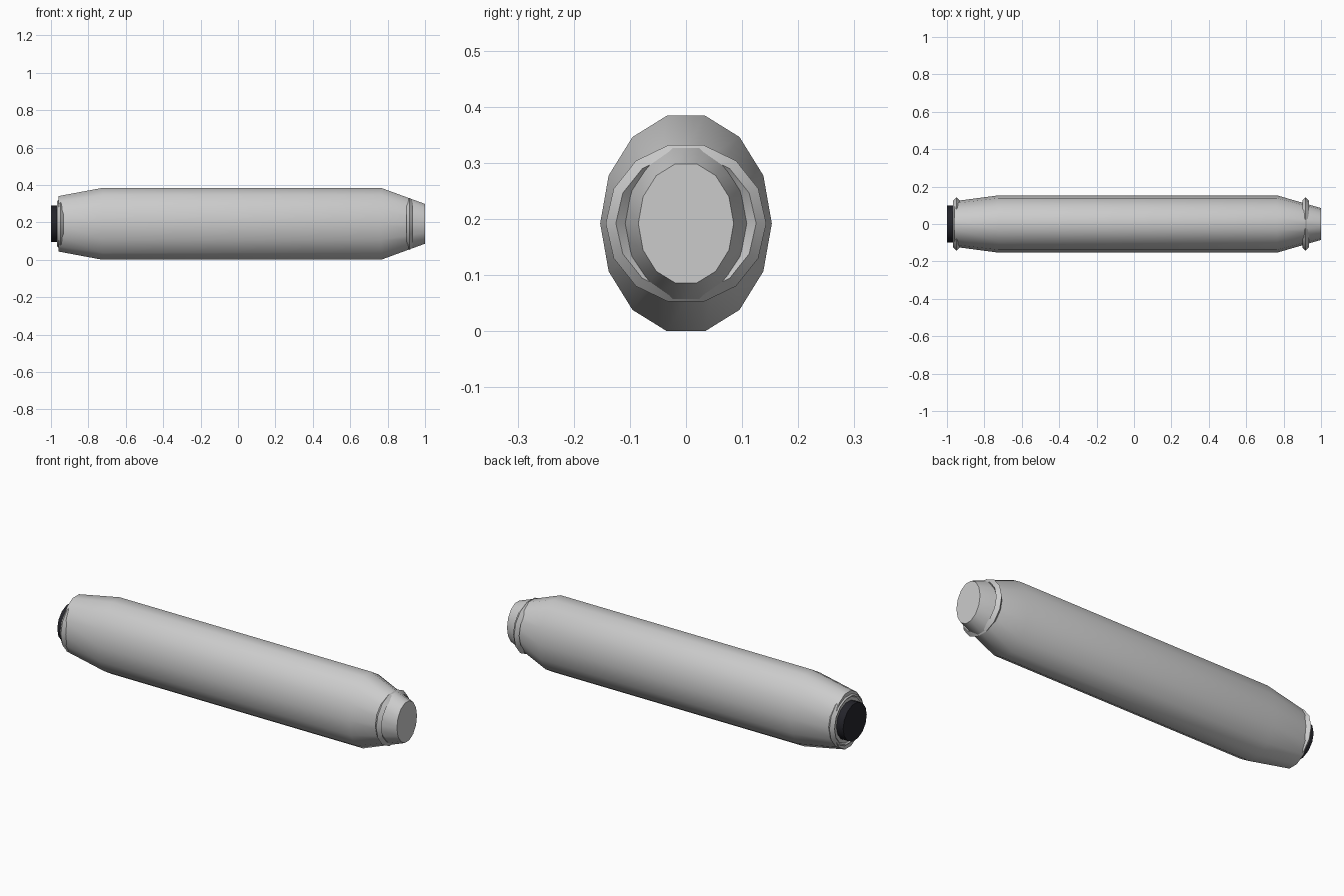
import bpy
import bmesh
from math import cos, sin, radians, tau

cube = bpy.data.objects.get("Cube")
if cube:
    bpy.data.objects.remove(cube)

SIDES = 14
AXIS_Z = 0.192


def material(name, color):
    mat = bpy.data.materials.new(name)
    mat.use_nodes = True
    mat.diffuse_color = color
    mat.node_tree.nodes["Principled BSDF"].inputs["Base Color"].default_value = color
    return mat


def loft(name, sections, mat, closed=False):
    """Join 14-sided rings given as (x, y radius, z radius) along the x axis."""
    bm = bmesh.new()
    rings = []
    for x, ry, rz in sections:
        angles = [tau * i / SIDES for i in range(SIDES)]
        rings.append([bm.verts.new((x, ry * cos(a), AXIS_Z + rz * sin(a))) for a in angles])
    pairs = list(zip(rings, rings[1:]))
    if closed:
        pairs.append((rings[-1], rings[0]))
    else:
        bm.faces.new(rings[0])
        bm.faces.new(rings[-1])
    for a, b in pairs:
        for i in range(SIDES):
            j = (i + 1) % SIDES
            bm.faces.new((a[i], a[j], b[j], b[i]))
    bmesh.ops.recalc_face_normals(bm, faces=bm.faces)
    mesh = bpy.data.meshes.new(name)
    bm.to_mesh(mesh)
    bm.free()
    mesh.materials.append(mat)
    obj = bpy.data.objects.new(name, mesh)
    bpy.context.collection.objects.link(obj)
    bpy.ops.object.select_all(action="DESELECT")
    obj.select_set(True)
    bpy.context.view_layer.objects.active = obj
    bpy.ops.object.shade_smooth_by_angle(angle=radians(32))
    return obj


def clamp_ring(name, x, mat):
    """Round band with a diamond cross-section."""
    radius, half = 0.125, 0.018
    section = [(x, radius + half), (x + half, radius), (x, radius - half), (x - half, radius)]
    return loft(name, [(px, r, r) for px, r in section], mat, closed=True)


metal = material("brushed metal", (0.6, 0.6, 0.6, 1))
dark = material("dark opening", (0.018, 0.018, 0.024, 1))

# Oval canister with tapered ends
loft("canister", [(-0.96, 0.122, 0.152), (-0.725, 0.153, 0.197),
                  (0.765, 0.153, 0.197), (1.0, 0.085, 0.109)], metal)

# Bands near both ends
clamp_ring("rear_band", -0.949, metal)
clamp_ring("front_band", 0.918, metal)

# Dark outlet plug
loft("outlet", [(-1.0, 0.1, 0.1), (-0.94, 0.1, 0.1)], dark)
